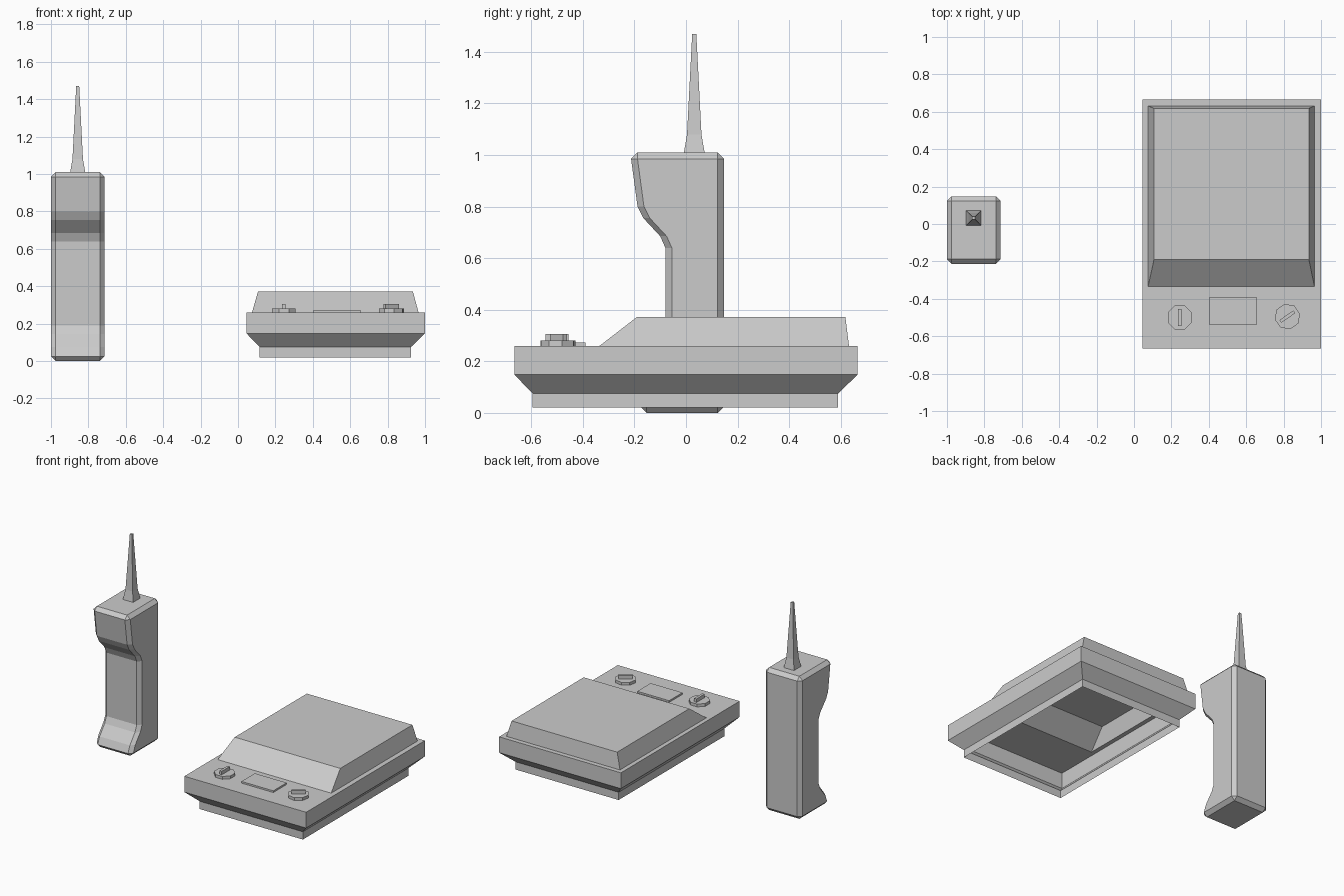
import bpy
import bmesh
from math import cos, sin, pi, radians

cube = bpy.data.objects.get("Cube")
if cube:
    bpy.data.objects.remove(cube, do_unlink=True)

grey = bpy.data.materials.new("plain grey")
grey.use_nodes = True
tone = (0.6, 0.6, 0.6, 1)
grey.diffuse_color = tone
grey.node_tree.nodes["Principled BSDF"].inputs["Base Color"].default_value = tone


def rect(x0, x1, y0, y1, z, c=0, flat=False):
    """Counter-clockwise rectangle; c cuts the corners, flat insets by c instead."""
    if not c:
        return [(x0, y0, z), (x1, y0, z), (x1, y1, z), (x0, y1, z)]
    d = c if flat else 0
    return [(x0 + d, y0 + c, z), (x0 + c, y0 + d, z),
            (x1 - c, y0 + d, z), (x1 - d, y0 + c, z),
            (x1 - d, y1 - c, z), (x1 - c, y1 - d, z),
            (x0 + c, y1 - d, z), (x0 + d, y1 - c, z)]


def loft(name, rings, bottom=False):
    """Skin a stack of rings, closed on top and optionally below."""
    bm = bmesh.new()
    loops = [[bm.verts.new(p) for p in ring] for ring in rings]
    for a, b in zip(loops, loops[1:]):
        n = len(a)
        for i in range(n):
            j = (i + 1) % n
            bm.faces.new((a[i], a[j], b[j], b[i]))
    bm.faces.new(loops[-1])
    if bottom:
        bm.faces.new(loops[0][::-1])
    bmesh.ops.remove_doubles(bm, verts=bm.verts, dist=0.0005)
    mesh = bpy.data.meshes.new(name)
    bm.to_mesh(mesh)
    bm.free()
    mesh.materials.append(grey)
    obj = bpy.data.objects.new(name, mesh)
    bpy.context.collection.objects.link(obj)
    return obj


# Base unit: hollow shell, open underneath, with a raised sloping platform
loft("base_unit", [
    rect(0.115, 0.925, -0.595, 0.59, 0.02),
    rect(0.115, 0.925, -0.595, 0.59, 0.075),
    rect(0.045, 1.0, -0.665, 0.665, 0.148),
    rect(0.045, 1.0, -0.665, 0.665, 0.26),
    rect(0.075, 0.965, -0.335, 0.632, 0.26),
    rect(0.107, 0.935, -0.19, 0.618, 0.372),
])

# Display plate
loft("display_panel", [rect(0.405, 0.655, -0.54, -0.39, z) for z in (0.26, 0.272)])


# Dials with grip bars
def dial(name, x, y, turn):
    def disc(z):
        return [(0.069 * cos(a), 0.069 * sin(a), z)
                for a in (pi / 8 + i * pi / 4 for i in range(8))]
    parts = [loft(name, [disc(0.26), disc(0.28)]),
             loft(name + "_grip", [rect(-0.009, 0.009, -0.045, 0.045, z)
                                   for z in (0.28, 0.305)])]
    for part in parts:
        part.location = (x, y, 0)
        part.rotation_euler.z = radians(turn)


dial("right_dial", 0.245, -0.5, 0)
dial("left_dial", 0.82, -0.495, -55)

# Handset: chamfered block whose front follows a grip profile (z, front y)
profile = [(0.025, -0.178), (0.075, -0.157), (0.145, -0.1), (0.19, -0.08),
           (0.64, -0.08), (0.685, -0.1), (0.755, -0.165), (0.8, -0.188),
           (0.985, -0.213)]
left, right, back, cut = -0.713, -1.0, 0.148, 0.025
rings = [rect(right, left, y, back, z, cut) for z, y in profile]
rings.insert(0, rect(right, left, profile[0][1], back, 0, cut, True))
rings.append(rect(right, left, profile[-1][1], back, 1.01, cut, True))
loft("handset", rings, bottom=True)

# Tapered square antenna
loft("antenna", [rect(-0.857 - h, -0.857 + h, 0.032 - h, 0.032 + h, z)
                 for z, h in ((1.01, 0.04), (1.08, 0.028), (1.47, 0.008))])
